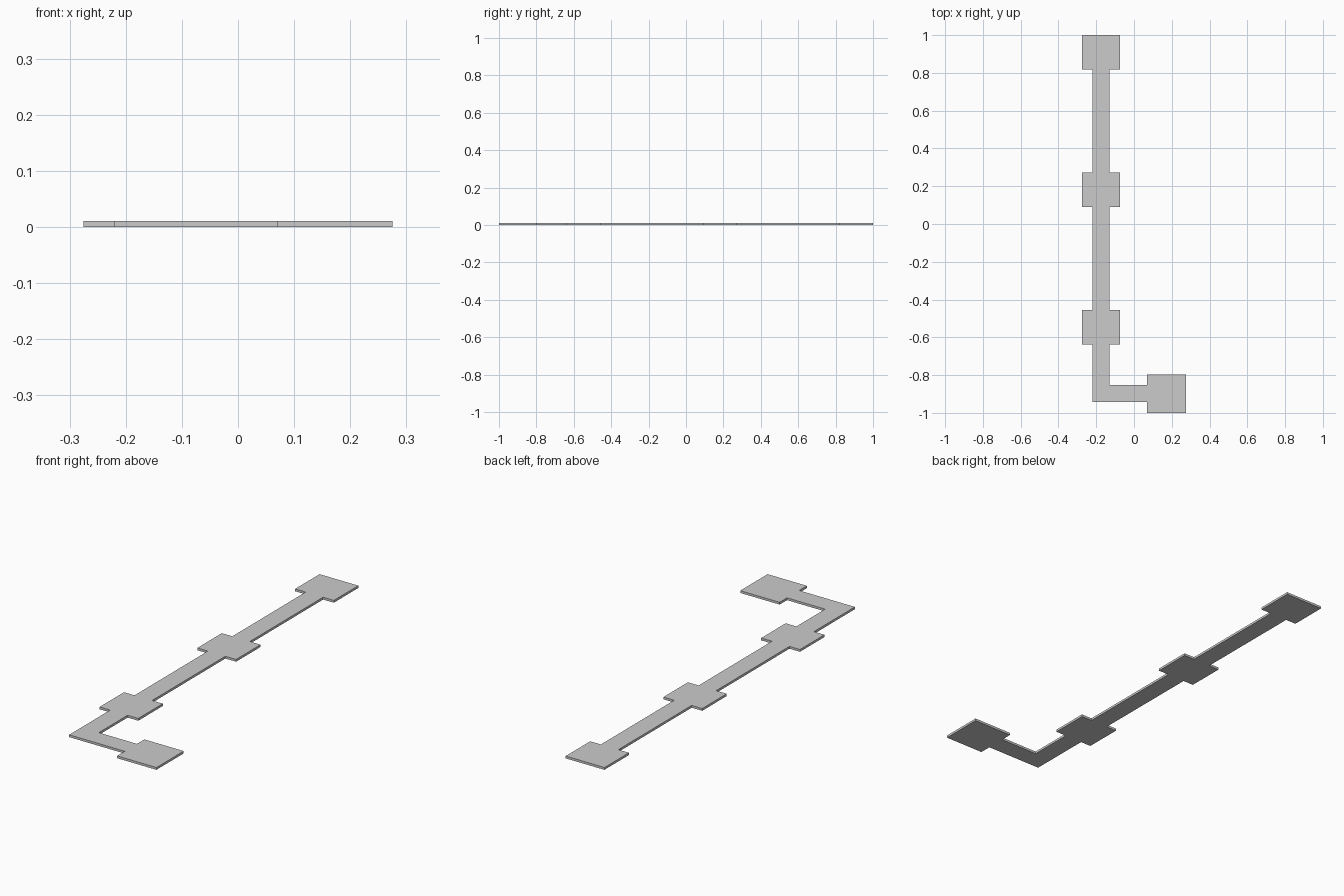
import bpy
import bmesh

if "Cube" in bpy.data.objects:
    bpy.data.objects.remove(bpy.data.objects["Cube"])

THICK = 0.011


def slab(name, outline):
    """Extrude a flat counter-clockwise outline up from z = 0."""
    bm = bmesh.new()
    face = bm.faces.new([bm.verts.new((x, y, 0)) for x, y in outline])
    top = bmesh.ops.extrude_face_region(bm, geom=[face], use_keep_orig=True)
    verts = [v for v in top["geom"] if isinstance(v, bmesh.types.BMVert)]
    bmesh.ops.translate(bm, verts=verts, vec=(0, 0, THICK))
    bmesh.ops.recalc_face_normals(bm, faces=bm.faces)
    mesh = bpy.data.meshes.new(name)
    bm.to_mesh(mesh)
    bm.free()
    obj = bpy.data.objects.new(name, mesh)
    bpy.context.collection.objects.link(obj)
    return obj


def rect(x0, x1, y0, y1):
    return [(x0, y0), (x1, y0), (x1, y1), (x0, y1)]


# Pads along the straight run
pad_spans = [(0.818, 1.0), (0.09, 0.272), (-0.638, -0.456)]
for i, (y0, y1) in enumerate(pad_spans):
    slab(f"pad_{i + 1}", rect(-0.275, -0.073, y0, y1))

# Square pad at the end of the turn
slab("end_pad", rect(0.07, 0.275, -1.0, -0.797))

# Straight walkways joining the pads
L, R = -0.22, -0.129
for i in range(2):
    slab(f"walkway_{i + 1}", rect(L, R, pad_spans[i + 1][1], pad_spans[i][0]))

# L-shaped corner walkway
slab("corner_walkway", [(L, -0.943), (0.07, -0.943), (0.07, -0.852),
                        (R, -0.852), (R, -0.638), (L, -0.638)])
